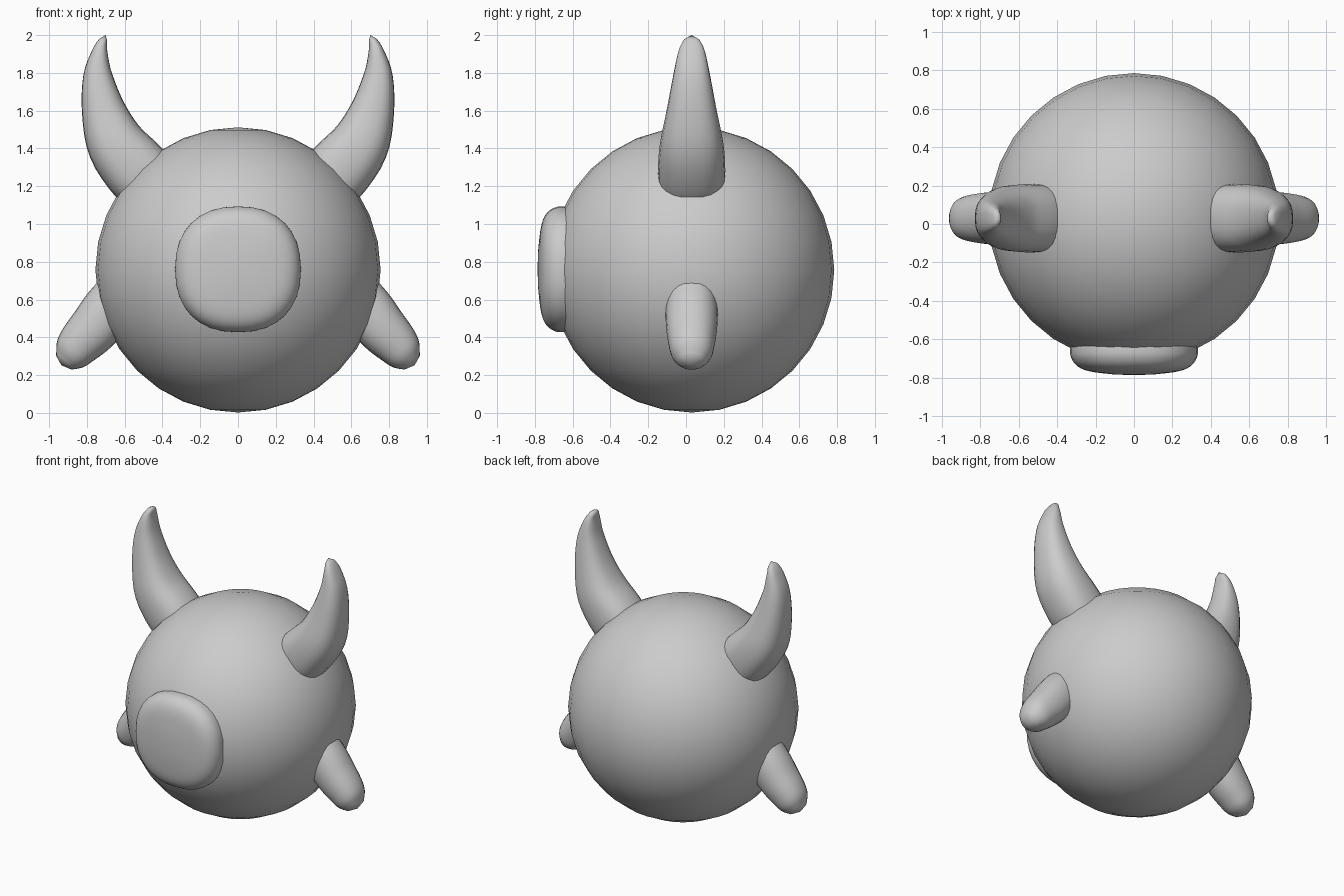
import bpy
import bmesh
from math import cos, sin, pi, radians
from mathutils import Vector

cube = bpy.data.objects.get("Cube")
if cube:
    bpy.data.objects.remove(cube, do_unlink=True)

CENTRE_Y = 0.03

grey = bpy.data.materials.new("plain_grey")
grey.use_nodes = True
grey.diffuse_color = (0.6, 0.6, 0.6, 1)
grey.node_tree.nodes["Principled BSDF"].inputs["Base Color"].default_value = (0.6, 0.6, 0.6, 1)


def finish(bm, name):
    """Turn a bmesh into a smooth shaded object."""
    bmesh.ops.recalc_face_normals(bm, faces=bm.faces)
    for face in bm.faces:
        face.smooth = True
    mesh = bpy.data.meshes.new(name)
    bm.to_mesh(mesh)
    bm.free()
    mesh.materials.append(grey)
    obj = bpy.data.objects.new(name, mesh)
    bpy.context.collection.objects.link(obj)
    return obj


def smooth_path(points, steps=4):
    """Catmull-Rom interpolation of tuples."""
    pts = [Vector(p) for p in points]
    pts = [2 * pts[0] - pts[1]] + pts + [2 * pts[-1] - pts[-2]]
    out = []
    for a, b, c, d in zip(pts, pts[1:], pts[2:], pts[3:]):
        for i in range(steps):
            t = i / steps
            out.append(0.5 * (2 * b + (c - a) * t + (2 * a - 5 * b + 4 * c - d) * t * t
                              + (3 * b - a - 3 * c + d) * t ** 3))
    return out + [pts[-2]]


def soft_power(value, power):
    return abs(value) ** power * (1 if value >= 0 else -1)


def loft(name, stations, tip, power, side, sides=24):
    """Skin rounded-square rings; a station is (centre, half width, half depth, axis)."""
    bm = bmesh.new()
    rings = []
    for centre, width, depth, across in stations:
        ring = []
        for i in range(sides):
            angle = 2 * pi * i / sides
            u = soft_power(cos(angle), 2 / power) * width
            v = soft_power(sin(angle), 2 / power) * depth
            ring.append(bm.verts.new(centre + across * u + side * v))
        rings.append(ring)
    for low, high in zip(rings, rings[1:]):
        for i in range(sides):
            j = (i + 1) % sides
            bm.faces.new((low[i], low[j], high[j], high[i]))
    bm.faces.new(rings[0])
    end = bm.verts.new(tip)
    for i in range(sides):
        bm.faces.new((rings[-1][i], rings[-1][(i + 1) % sides], end))
    return finish(bm, name)


def limb(name, points, tip, power, mirror):
    """Tapered limb in the xz plane; a point is (x, z, half width) plus half depth."""
    path = smooth_path(points)
    stations = []
    for i, p in enumerate(path):
        before, after = path[max(i - 1, 0)], path[min(i + 1, len(path) - 1)]
        across = Vector((before[1] - after[1], 0, after[0] - before[0])).normalized()
        across.x *= mirror
        stations.append((Vector((p[0] * mirror, CENTRE_Y, p[1])), p[2], p[3], across))
    return loft(name, stations, Vector((tip[0] * mirror, CENTRE_Y, tip[1])),
                power, Vector((0, 1, 0)))


# Round body
bm = bmesh.new()
bmesh.ops.create_uvsphere(bm, u_segments=32, v_segments=16, radius=0.755)
bmesh.ops.translate(bm, verts=bm.verts, vec=(0, CENTRE_Y, 0.757))
finish(bm, "body")

# Flattened round snout
profile = [(-0.5, 0.32), (-0.65, 0.333), (-0.7, 0.325), (-0.735, 0.3),
           (-0.758, 0.26), (-0.772, 0.2), (-0.783, 0.1)]
loft("snout", [(Vector((0, y, 0.76)), r, r, Vector((1, 0, 0))) for y, r in smooth_path(profile, 3)],
     Vector((0, -0.786, 0.76)), 2.3, Vector((0, 0, 1)), 32)

# Curved horns and stubby arms on both sides
horn = [(0.44, 1.19, 0.17, 0.17), (0.535, 1.285, 0.177, 0.178), (0.645, 1.425, 0.157, 0.168),
        (0.712, 1.605, 0.117, 0.132), (0.742, 1.785, 0.078, 0.098),
        (0.731, 1.915, 0.041, 0.07), (0.713, 1.975, 0.021, 0.042)]
arm = [(0.58, 0.66, 0.14, 0.13), (0.68, 0.55, 0.142, 0.138), (0.76, 0.45, 0.135, 0.135),
       (0.835, 0.37, 0.12, 0.123), (0.885, 0.308, 0.097, 0.105), (0.922, 0.266, 0.055, 0.065)]
for label, mirror in (("left", 1), ("right", -1)):
    limb(label + "_horn", horn, (0.7, 2.0), 2.5, mirror)
    limb(label + "_arm", arm, (0.935, 0.252), 2.2, mirror)

# Smooth shading with sharp caps kept
bpy.ops.object.select_all(action="DESELECT")
for obj in bpy.context.scene.objects:
    if obj.type == "MESH":
        obj.select_set(True)
        bpy.context.view_layer.objects.active = obj
bpy.ops.object.shade_smooth_by_angle(angle=radians(50))
